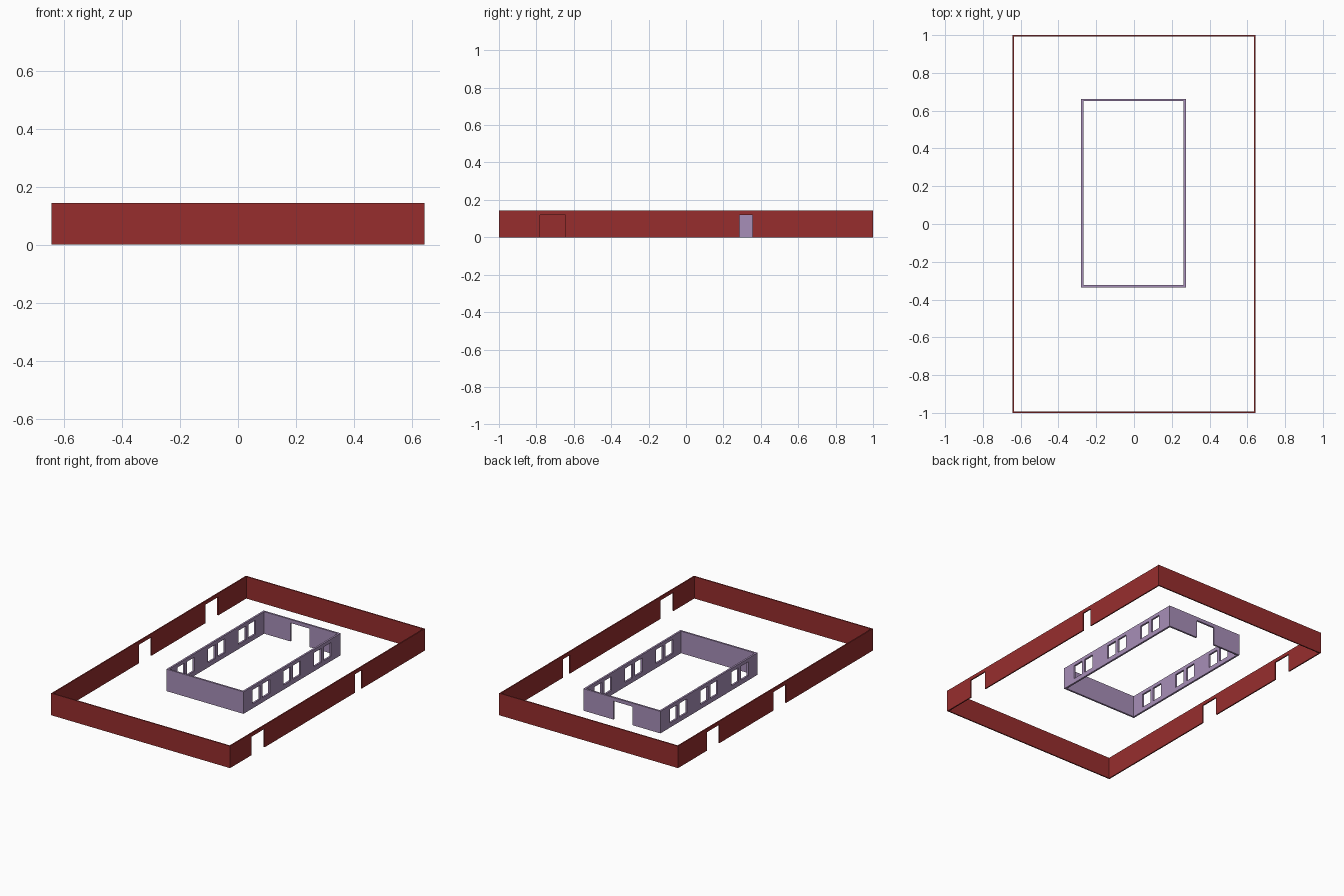
import bpy
import bmesh
from mathutils import Matrix, Vector

default = bpy.data.objects.get("Cube")
if default:
    bpy.data.objects.remove(default, do_unlink=True)

HEIGHT = 0.143
HEAD = 0.12      # top of every opening
SILL = 0.03      # bottom of the windows


def material(name, rgb):
    mat = bpy.data.materials.new(name)
    mat.use_nodes = True
    mat.diffuse_color = (*rgb, 1)
    mat.node_tree.nodes["Principled BSDF"].inputs["Base Color"].default_value = (*rgb, 1)
    return mat


def new_object(name, bm, mat=None):
    bmesh.ops.recalc_face_normals(bm, faces=bm.faces)
    mesh = bpy.data.meshes.new(name)
    bm.to_mesh(mesh)
    bm.free()
    obj = bpy.data.objects.new(name, mesh)
    bpy.context.collection.objects.link(obj)
    if mat:
        mesh.materials.append(mat)
    return obj


def wall_ring(name, x0, x1, y0, y1, thick, mat):
    """Rectangular wall: a flat ring extruded upward."""
    bm = bmesh.new()

    def loop(t):
        corners = [(x0 + t, y0 + t), (x1 - t, y0 + t), (x1 - t, y1 - t), (x0 + t, y1 - t)]
        return [bm.verts.new((x, y, 0)) for x, y in corners]

    outer, inner = loop(0), loop(thick)
    ring = [bm.faces.new((outer[i], outer[(i + 1) % 4], inner[(i + 1) % 4], inner[i]))
            for i in range(4)]
    top = bmesh.ops.extrude_face_region(bm, geom=ring, use_keep_orig=True)["geom"]
    bmesh.ops.translate(bm, vec=(0, 0, HEIGHT),
                        verts=[v for v in top if isinstance(v, bmesh.types.BMVert)])
    return new_object(name, bm, mat)


def cut_openings(obj, boxes):
    """Cut all box-shaped openings, given as (low corner, high corner)."""
    bm = bmesh.new()
    for low, high in boxes:
        low, high = Vector(low), Vector(high)
        place = Matrix.Translation((low + high) / 2) @ Matrix.Diagonal((*(high - low), 1))
        bmesh.ops.create_cube(bm, size=1, matrix=place)
    cutter = new_object("opening_cutter", bm)
    cutter.hide_render = True
    mod = obj.modifiers.new("openings", "BOOLEAN")
    mod.operation = "DIFFERENCE"
    mod.solver = "EXACT"
    mod.object = cutter
    bpy.context.view_layer.objects.active = obj
    bpy.ops.object.modifier_apply(modifier=mod.name)
    bpy.data.objects.remove(cutter, do_unlink=True)


def side_opening(x, y0, y1, z0):
    """Opening through a wall that runs along y at x."""
    return (x - 0.03, y0, z0), (x + 0.03, y1, HEAD)


brick_red = material("brick red", (0.31, 0.027, 0.027))
lilac = material("lilac", (0.39, 0.275, 0.48))

# Outer boundary wall with two gateways on each long side
X = 0.643
boundary = wall_ring("boundary_wall", -X, X, -1, 1, 0.008, brick_red)
gates = [(X, -0.78, -0.645), (X, 0.285, 0.355), (-X, -0.11, 0.02), (-X, 0.575, 0.705)]
cut_openings(boundary, [side_opening(x, a, b, -0.05) for x, a, b in gates])

# Inner building with paired windows on both long sides and a back doorway
LEFT, RIGHT, FRONT, BACK = 0.274, -0.28, -0.335, 0.663
building = wall_ring("building_wall", RIGHT, LEFT, FRONT, BACK, 0.012, lilac)
openings = [((-0.08, BACK - 0.03, -0.05), (0.058, BACK + 0.03, HEAD))]
for x in (LEFT, RIGHT):
    for pair in range(3):
        for pane in range(2):
            y = -0.24 + pair * 0.315 + pane * 0.1
            openings.append(side_opening(x, y, y + 0.075, SILL))
cut_openings(building, openings)
